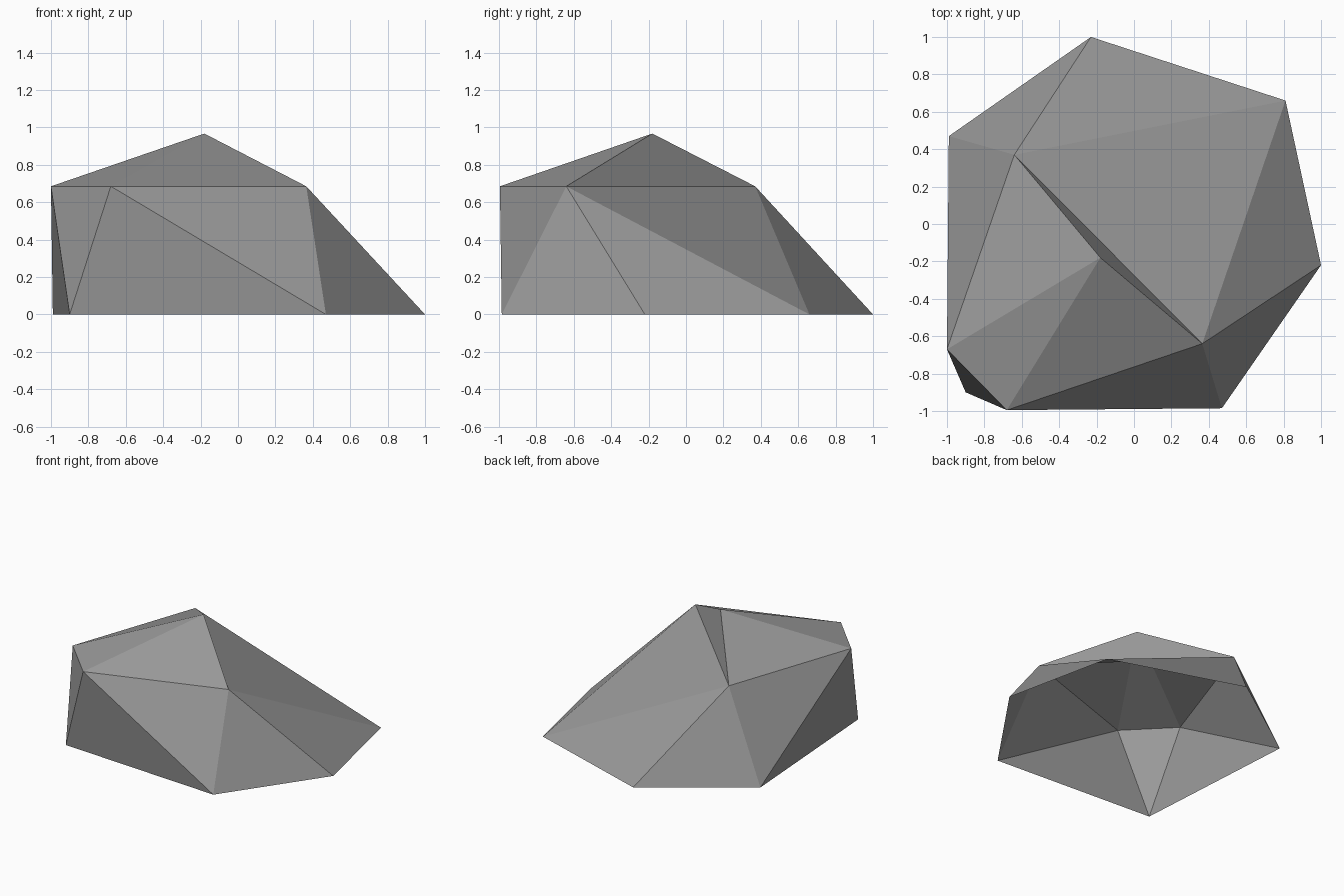
import bpy
import bmesh

# Remove the default object
default_cube = bpy.data.objects.get("Cube")
if default_cube:
    bpy.data.objects.remove(default_cube, do_unlink=True)


def flat_material(name, colour):
    material = bpy.data.materials.new(name)
    material.use_nodes = True
    material.diffuse_color = colour
    shader = next(n for n in material.node_tree.nodes if n.type == 'BSDF_PRINCIPLED')
    shader.inputs["Base Color"].default_value = colour
    shader.inputs["Roughness"].default_value = 0.9
    return material


def add_ring(bm, outline, height):
    return [bm.verts.new((x, y, height)) for x, y in outline]


def build_rock(name, base_outline, crown_outline, shoulder, peak, spans, material):
    """Faceted shell, open underneath. Each crown corner fans over its span of base edges."""
    bm = bmesh.new()
    base = add_ring(bm, base_outline, 0)
    crown = add_ring(bm, crown_outline, shoulder)
    apex = bm.verts.new(peak)

    step = 0
    for i, corner in enumerate(crown):
        following = crown[(i + 1) % len(crown)]
        # Sloping side facets below this corner
        for _ in range(spans[i]):
            bm.faces.new((corner, base[step], base[(step + 1) % len(base)]))
            step += 1
        # Facet bridging to the next corner, then the cap facet above it
        bm.faces.new((corner, base[step % len(base)], following))
        bm.faces.new((corner, following, apex))

    for face in bm.faces:
        face.smooth = False

    mesh = bpy.data.meshes.new(name)
    bm.to_mesh(mesh)
    bm.free()
    mesh.materials.append(material)
    rock = bpy.data.objects.new(name, mesh)
    bpy.context.collection.objects.link(rock)
    return rock


# Outlines run anticlockwise seen from above
ground_outline = [(-.99, .47), (-.9, -.9), (.47, -.985),
                  (1, -.22), (.81, .66), (-.23, 1)]
crown_outline = [(-1, -.67), (-.68, -.995), (.365, -.64), (-.64, .37)]

stone_grey = flat_material("stone grey", (.32, .32, .32, 1))
build_rock("rock", ground_outline, crown_outline, shoulder=.685,
           peak=(-.18, -.18, .967), spans=(1, 1, 2, 2), material=stone_grey)
